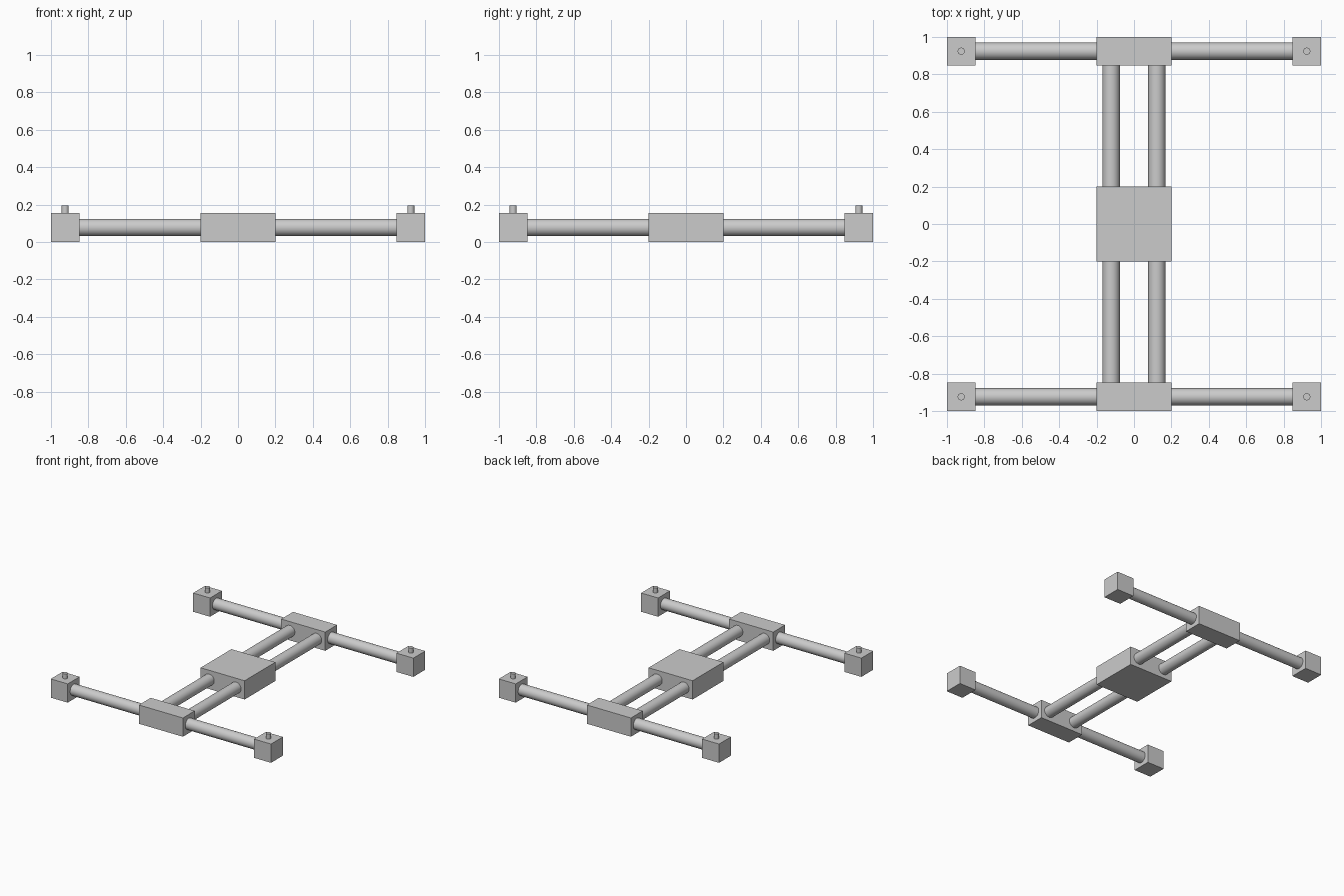
import bpy
import math

cube = bpy.data.objects.get("Cube")
if cube:
    bpy.data.objects.remove(cube, do_unlink=True)

GREY = (0.6, 0.6, 0.6, 1)
grey = bpy.data.materials.new("plain_grey")
grey.use_nodes = True
grey.diffuse_color = GREY
grey.node_tree.nodes["Principled BSDF"].inputs["Base Color"].default_value = GREY

HEIGHT = 0.154   # height of all blocks
MID = HEIGHT / 2
END = 0.924      # centre of the end blocks
INNER = 0.847    # inner face of the end blocks
HUB = 0.2        # half width of the hub


def finish(name):
    ob = bpy.context.object
    ob.name = name
    ob.data.materials.append(grey)
    return ob


def block(name, x, y, width, depth):
    bpy.ops.mesh.primitive_cube_add(size=1, location=(x, y, MID))
    ob = finish(name)
    ob.scale = (width, depth, HEIGHT)
    bpy.ops.object.transform_apply(location=False, rotation=False, scale=True)


def rod(name, location, radius, length, rotation=(0, 0, 0)):
    bpy.ops.mesh.primitive_cylinder_add(vertices=32, radius=radius, depth=length,
                                        location=location, rotation=rotation)
    finish(name)
    bpy.ops.object.shade_smooth_by_angle(angle=math.radians(40))


# Central hub
block("central_hub", 0, 0, 2 * HUB, 2 * HUB)

quarter = math.pi / 2
tube_length = INNER - HUB
tube_mid = (INNER + HUB) / 2

for sy, end in ((-1, "front"), (1, "back")):
    # Crossbar block at each end of the frame
    block(f"{end}_cross_block", 0, sy * END, 2 * HUB, HEIGHT)
    for sx, side in ((-1, "right"), (1, "left")):
        # Lengthwise tube, arm tube, motor block and its shaft
        rod(f"{end}_{side}_spine_tube", (sx * 0.122, sy * tube_mid, MID),
            0.046, tube_length, (quarter, 0, 0))
        rod(f"{end}_{side}_arm_tube", (sx * tube_mid, sy * END, MID),
            0.046, tube_length, (0, quarter, 0))
        block(f"{end}_{side}_motor_block", sx * END, sy * END, HEIGHT, HEIGHT)
        rod(f"{end}_{side}_motor_shaft", (sx * END, sy * END, HEIGHT + 0.02),
            0.019, 0.04)
